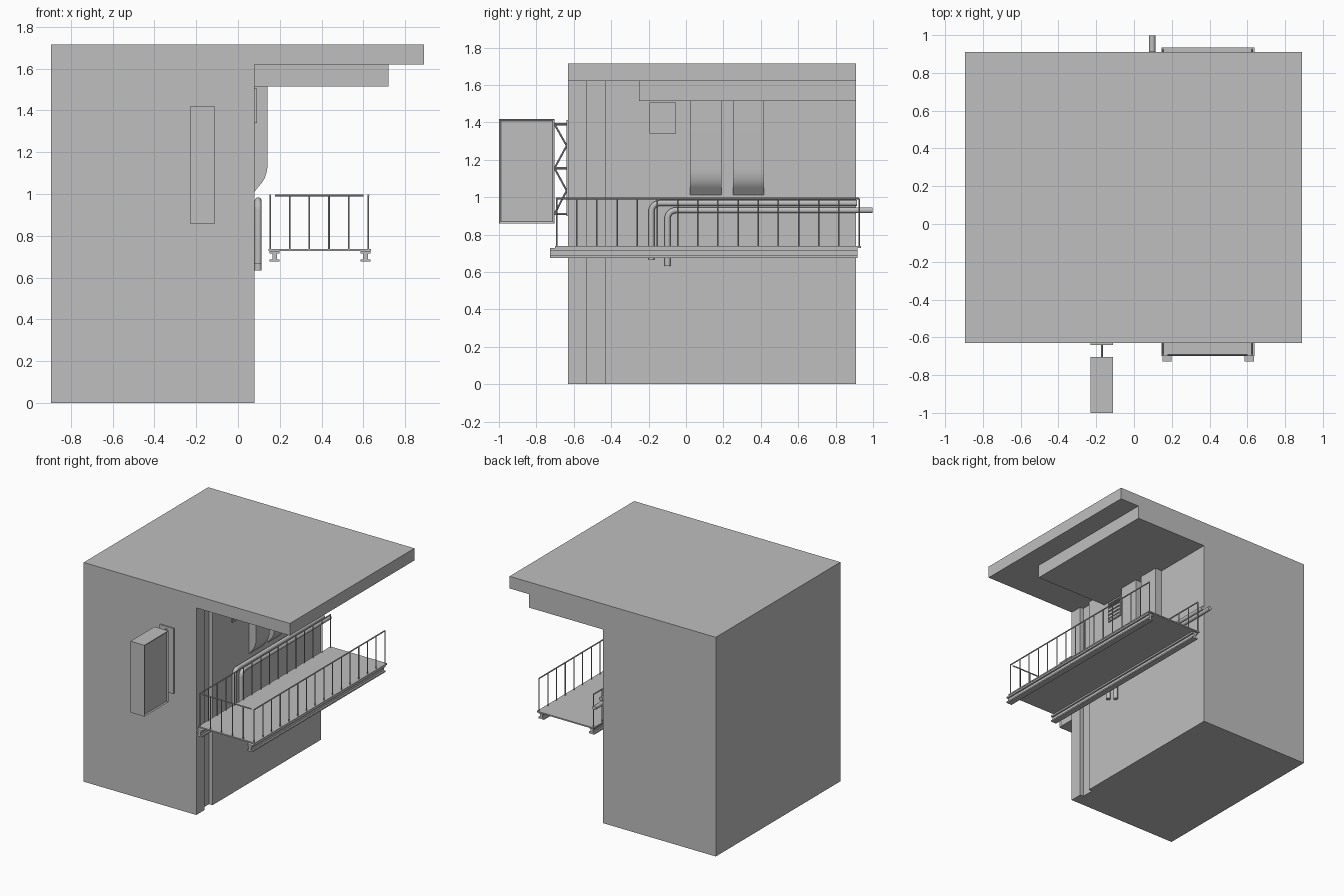
import bpy, bmesh, math
from mathutils import Vector

if "Cube" in bpy.data.objects:
    bpy.data.objects.remove(bpy.data.objects["Cube"])

grey = bpy.data.materials.new("plain grey")
grey.use_nodes = True
colour = (0.52, 0.52, 0.52, 1)
grey.diffuse_color = colour
grey.node_tree.nodes["Principled BSDF"].inputs["Base Color"].default_value = colour


def finish(name, bm):
    bmesh.ops.recalc_face_normals(bm, faces=bm.faces)
    mesh = bpy.data.meshes.new(name)
    bm.to_mesh(mesh)
    bm.free()
    mesh.materials.append(grey)
    ob = bpy.data.objects.new(name, mesh)
    bpy.context.collection.objects.link(ob)
    return ob


def add_box(bm, x, y, z):
    verts = bmesh.ops.create_cube(bm, size=1)["verts"]
    for v in verts:
        v.co = [lo + (c + 0.5) * (hi - lo) for c, (lo, hi) in zip(v.co, (x, y, z))]


def add_rod(bm, a, b, r, sides=8):
    a, b = Vector(a), Vector(b)
    verts = bmesh.ops.create_cone(bm, cap_ends=True, segments=sides, radius1=r,
                                  radius2=r, depth=(b - a).length)["verts"]
    turn = (b - a).to_track_quat("Z", "Y")
    for v in verts:
        v.co = turn @ v.co + (a + b) / 2


def box(name, x, y, z):
    bm = bmesh.new()
    add_box(bm, x, y, z)
    return finish(name, bm)


def prism(name, profile, y0, y1):
    """Extrude an x-z profile along y."""
    bm = bmesh.new()
    face = bm.faces.new([bm.verts.new((x, y0, z)) for x, z in profile])
    out = bmesh.ops.extrude_face_region(bm, geom=[face])["geom"]
    for v in out:
        if isinstance(v, bmesh.types.BMVert):
            v.co.y = y1
    return finish(name, bm)


def smooth(ob, angle=40):
    bpy.ops.object.select_all(action="DESELECT")
    ob.select_set(True)
    bpy.context.view_layer.objects.active = ob
    bpy.ops.object.shade_smooth_by_angle(angle=math.radians(angle))


WALL, FRONT, BACK = 0.08, -0.63, 0.91

# Building with overhanging roof, and a vertical groove cut in the side wall
building = prism("building", [(-0.895, 0), (WALL, 0), (WALL, 1.62), (0.89, 1.62),
                              (0.89, 1.715), (-0.895, 1.715)], FRONT, BACK)
cutter = box("groove_cutter", (WALL - 0.03, WALL + 0.1), (-0.53, -0.43), (-0.1, 1.62))
cut = building.modifiers.new("groove", "BOOLEAN")
cut.object = cutter
cut.solver = "EXACT"
bpy.context.view_layer.objects.active = building
bpy.ops.object.modifier_apply(modifier="groove")
bpy.data.objects.remove(cutter)

box("roof_soffit", (WALL, 0.72), (-0.25, BACK), (1.515, 1.62))

# Wall ducts with a rounded lower end
bend = [(WALL + 0.062 * math.cos(t), 1.15 - 0.115 * math.sin(t))
        for t in [math.radians(a) for a in range(0, 61, 10)]]
for i, y in enumerate((0.022, 0.25)):
    duct = prism(f"duct_{i + 1}", [(WALL, 1.515), (bend[0][0], 1.515)] + bend
                 + [(WALL, 1.012)], y, y + 0.168)
    smooth(duct, 30)

# Louvred vent
bm = bmesh.new()
vy, vz = (-0.195, -0.053), (1.34, 1.505)
add_box(bm, (WALL, WALL + 0.003), vy, vz)
for y in vy:
    inner = y + (0.009 if y == vy[0] else -0.009)
    add_box(bm, (WALL, WALL + 0.011), sorted((y, inner)), vz)
for i in range(6):
    z = vz[0] + i * 0.0305
    add_box(bm, (WALL, WALL + 0.0105), vy, (z, z + (0.0125 if i in (0, 5) else 0.02)))
finish("vent", bm)


# Pipes that run along the wall and turn down
def pipe(name, y, z, y_end, z_end, r=0.0165, bend_r=0.045):
    curve = bpy.data.curves.new(name, "CURVE")
    curve.dimensions = "3D"
    curve.bevel_depth = r
    curve.bevel_resolution = 3
    curve.use_fill_caps = True
    x = WALL + r
    pts = [(x, y_end, z)]
    for i in range(9):
        t = math.radians(90 + i * 90 / 8)
        pts.append((x, y + bend_r + bend_r * math.cos(t), z - bend_r + bend_r * math.sin(t)))
    pts.append((x, y, z_end))
    spline = curve.splines.new("POLY")
    spline.points.add(len(pts) - 1)
    for p, co in zip(spline.points, pts):
        p.co = (*co, 1)
    temp = bpy.data.objects.new(name + "_path", curve)
    bpy.context.collection.objects.link(temp)
    mesh = bpy.data.meshes.new_from_object(temp.evaluated_get(
        bpy.context.evaluated_depsgraph_get()))
    bpy.data.objects.remove(temp)
    mesh.materials.clear()
    mesh.materials.append(grey)
    ob = bpy.data.objects.new(name, mesh)
    bpy.context.collection.objects.link(ob)
    smooth(ob)


pipe("upper_pipe", -0.185, 0.968, 0.915, 0.668)
pipe("lower_pipe", -0.099, 0.93, 0.997, 0.633)

# Balcony deck on two I-beams
DECK = 0.738
box("balcony_deck", (0.145, 0.637), (-0.7, 0.935), (0.728, DECK))
for side, x in (("inner", 0.175), ("outer", 0.61)):
    bm = bmesh.new()
    for half, z in ((0.024, (0.715, 0.728)), (0.011, (0.687, 0.715)), (0.024, (0.676, 0.687))):
        add_box(bm, (x - half, x + half), (-0.727, 0.918), z)
    finish(side + "_balcony_beam", bm)

# Railings: evenly spaced posts under a top rail
RAIL, R = 0.993, 0.005


def railing(name, a, b, posts, ends=0.0):
    a, b = Vector((*a, 0)), Vector((*b, 0))
    bm = bmesh.new()
    for i in range(posts):
        p = a.lerp(b, i / (posts - 1))
        add_rod(bm, (p.x, p.y, DECK), (p.x, p.y, RAIL), R * 0.8)
    reach = (b - a).normalized() * ends
    up = Vector((0, 0, RAIL))
    add_rod(bm, a - reach + up, b + reach + up, R)
    smooth(finish(name, bm))


railing("inner_railing", (0.154, -0.692), (0.154, 0.925), 16)
railing("outer_railing", (0.624, -0.692), (0.624, 0.925), 16)
railing("front_railing", (0.247, -0.692), (0.53, -0.692), 4, 0.07)

# Sign box with recessed faces on both sides
bm = bmesh.new()
add_box(bm, (-0.23, -0.11), (-1.0, -0.703), (0.86, 1.418))
bm.normal_update()
sides = [f for f in bm.faces if abs(f.normal.x) > 0.9]
bmesh.ops.inset_individual(bm, faces=sides, thickness=0.014)
for f in sides:
    for v in f.verts:
        v.co.x -= math.copysign(0.008, f.normal.x)
finish("sign_box", bm)

# Sign bracket: wall plate and zigzag truss
box("sign_wall_plate", (-0.23, -0.11), (-0.64, FRONT), (0.9, 1.412))
bm = bmesh.new()
levels = [1.39, 1.275, 1.155, 1.035, 0.91]
ends = (-0.703, -0.638)
for i, z in enumerate(levels):
    if i % 2 == 0:
        add_rod(bm, (-0.17, ends[0], z), (-0.17, ends[1], z), 0.006)
    if i < 4:
        add_rod(bm, (-0.17, ends[i % 2], z), (-0.17, ends[1 - i % 2], levels[i + 1]), 0.005)
smooth(finish("sign_truss", bm))
